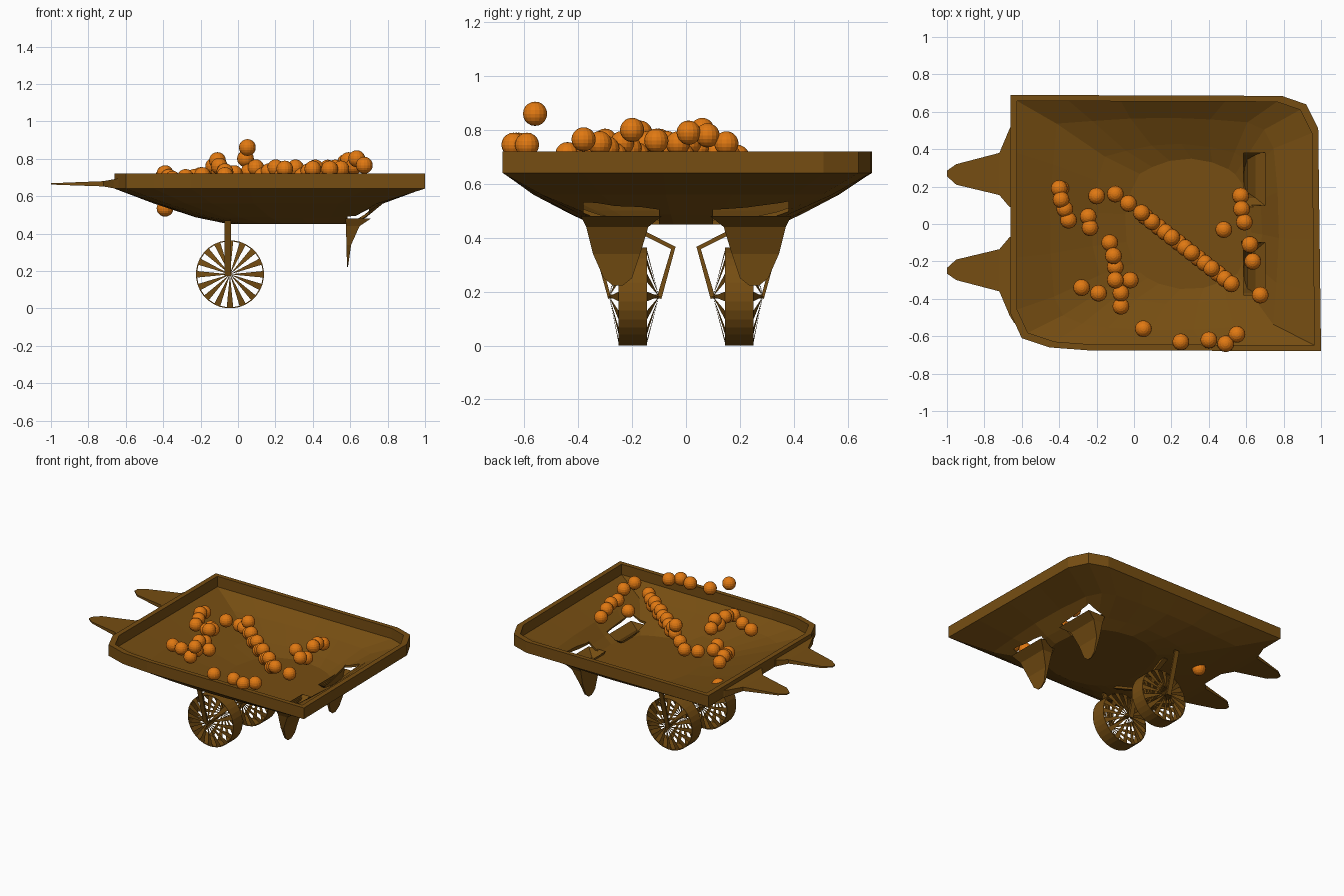
import bpy, bmesh, math
from mathutils import Vector

if "Cube" in bpy.data.objects:
    bpy.data.objects.remove(bpy.data.objects["Cube"])


def material(name, rgb):
    m = bpy.data.materials.new(name)
    m.diffuse_color = (*rgb, 1)
    m.use_nodes = True
    m.node_tree.nodes["Principled BSDF"].inputs["Base Color"].default_value = m.diffuse_color
    return m


WOOD = material("brown wood", (0.18, 0.075, 0.006))
ORANGE = material("orange", (0.75, 0.19, 0.006))


def finish(name, bm, mat=WOOD):
    bmesh.ops.recalc_face_normals(bm, faces=bm.faces)
    me = bpy.data.meshes.new(name)
    bm.to_mesh(me)
    bm.free()
    ob = bpy.data.objects.new(name, me)
    me.materials.append(mat)
    bpy.context.collection.objects.link(ob)
    return ob


def loft(loops, cap_start=True, cap_end=True, bm=None):
    bm = bm or bmesh.new()
    rings = [[bm.verts.new(p) for p in lp] for lp in loops]
    n = len(rings[0])
    for a, b in zip(rings, rings[1:]):
        for i in range(n):
            j = (i + 1) % n
            bm.faces.new((a[i], a[j], b[j], b[i]))
    if cap_start:
        bm.faces.new(rings[0])
    if cap_end:
        bm.faces.new(rings[-1])
    return bm


# Tray: two sharp and two rounded corners, evenly subdivided outline
CORNERS = [(-0.66, 0.69), (0.79, 0.685), (0.92, 0.64), (0.985, 0.51), (1, -0.68),
           (-0.25, -0.675), (-0.45, -0.66), (-0.6, -0.61), (-0.66, -0.48)]
outline = []
for k, p in enumerate(CORNERS):
    a, b = Vector(p), Vector(CORNERS[(k + 1) % len(CORNERS)])
    steps = max(1, round((b - a).length / 0.3))
    outline += [a.lerp(b, i / steps) for i in range(steps)]


def tray_loop(x0, x1, y0, y1, z, rounding=0.0):
    pts = []
    for p in outline:
        u, v = (p.x - 0.17) / 0.83, (p.y - 0.005) / 0.685
        d = math.hypot(u, v)
        k = 1 - rounding + rounding / d
        pts.append(((x0 + x1) / 2 + u * k * (x1 - x0) / 2,
                    (y0 + y1) / 2 + v * k * (y1 - y0) / 2, z))
    return pts


BOWL = [(-0.45, 0.78, -0.57, 0.57, 0.56, 0.2), (-0.23, 0.69, -0.43, 0.43, 0.487, 0.55),
        (-0.05, 0.63, -0.35, 0.35, 0.45, 0.8)]
outer = [tray_loop(-0.66, 1, -0.68, 0.69, z) for z in (0.72, 0.64)]
outer += [tray_loop(*b) for b in BOWL]
inner = [tray_loop(-0.625, 0.965, -0.648, 0.658, z) for z in (0.72, 0.645)]
inner += [tray_loop(x0, x1, y0, y1, z + 0.015, r) for x0, x1, y0, y1, z, r in BOWL]
tray = finish("tray", loft(inner[::-1] + outer))

# Legs: hollow tapering pockets that open into the tray floor
LEG = [(0.48, 0.575, 0.71, 0.09, 0.39), (0.44, 0.577, 0.65, 0.14, 0.37),
       (0.34, 0.58, 0.605, 0.17, 0.345), (0.25, 0.582, 0.592, 0.2, 0.305),
       (0.222, 0.583, 0.588, 0.235, 0.27)]


def leg_loop(z, x0, x1, y0, y1, s, inset=0.0):
    y0, y1 = y0 + inset, y1 - inset
    return [(x0 + inset, s * y0, z), (x1 - inset, s * y0, z),
            (x1 - inset, s * y1, z), (x0 + inset, s * y1, z)]


for s, side in ((-1, "front"), (1, "back")):
    finish(side + "_leg", loft([leg_loop(*r, s) for r in LEG], cap_start=False))
    cutter = finish(side + "_leg_cutter",
                    loft([leg_loop(0.6, *LEG[0][1:], s, 0.008), leg_loop(0.40, *LEG[0][1:], s, 0.012)]))
    cutter.hide_render = True
    cutter.hide_viewport = True
    mod = tray.modifiers.new("leg opening", "BOOLEAN")
    mod.operation, mod.solver, mod.object = "DIFFERENCE", "EXACT", cutter

# Handles: flat pointed tongues
HANDLE = [(-0.64, 0.09, 0.55, 0.64, 0.695), (-0.665, 0.09, 0.51, 0.642, 0.69),
          (-0.72, 0.155, 0.38, 0.652, 0.68), (-0.95, 0.21, 0.32, 0.66, 0.671),
          (-1, 0.255, 0.285, 0.662, 0.669)]
for side in ("back", "front"):
    loops = []
    for x, y0, y1, z0, z1 in HANDLE:
        if side == "front":
            y0, y1 = 0.02 - y0, 0.02 - y1
        loops.append([(x, y0, z0), (x, y1, z0), (x, y1, z1), (x, y0, z1)])
    finish(side + "_handle", loft(loops))

# Wheels: thin rim band with wedge spokes running to both hub ends
WX, WZ, R, SPOKES = -0.043, 0.182, 0.182, 16


def strut(name, path, half=0.017, thick=0.006):
    loops = []
    for i, (y, z) in enumerate(path):
        a, b = Vector(path[max(i - 1, 0)]), Vector(path[min(i + 1, len(path) - 1)])
        d = (b - a).normalized() * thick
        loops.append([(WX - 0.012 + sx * half, y - sn * d.y, z + sn * d.x)
                      for sx, sn in ((-1, -1), (1, -1), (1, 1), (-1, 1))])
    finish(name, loft(loops))


for s, side in ((-1, "front"), (1, "back")):
    bm = bmesh.new()
    n = SPOKES * 2
    rings = []
    for y, r in ((0.145, R), (0.25, R), (0.25, R - 0.006), (0.145, R - 0.006)):
        rings.append([(WX + r * math.cos((i - 0.5) * math.tau / n), s * y,
                       WZ + r * math.sin((i - 0.5) * math.tau / n)) for i in range(n)])
    loft(rings + rings[:1], False, False, bm)
    for ring, hub_y in ((rings[0], 0.1), (rings[1], 0.285)):
        hub = (WX, s * hub_y, WZ)
        for i in range(0, n, 2):
            bm.faces.new([bm.verts.new(p) for p in (ring[i], ring[i + 1], hub)])
    finish(side + "_wheel", bm)
    # Axle and the two struts holding it
    bm = loft([[(WX + 0.008 * math.cos(a * math.tau / 6), s * y,
                 WZ + 0.008 * math.sin(a * math.tau / 6)) for a in range(6)]
               for y in (0.095, 0.29)])
    finish(side + "_axle", bm)
    strut(side + "_outer_strut", [(s * 0.283, 0.175), (s * 0.365, 0.47)])
    strut(side + "_inner_strut", [(s * 0.1, 0.175), (s * 0.047, 0.362), (s * 0.25, 0.465)], thick=0.009)

# Oranges: loose ones, then a diagonal heap
ORANGES = [(-0.4, 0.19, 0.7), (-0.39, 0.13, 0.72), (-0.37, 0.08, 0.7), (-0.35, 0.02, 0.69),
           (-0.39, 0.19, 0.535), (-0.245, 0.04, 0.69), (-0.235, -0.02, 0.7), (-0.13, -0.1, 0.76),
           (-0.11, -0.17, 0.79), (-0.1, -0.23, 0.73), (-0.1, -0.3, 0.76), (-0.02, -0.3, 0.72),
           (-0.07, -0.37, 0.73), (-0.07, -0.44, 0.71), (-0.19, -0.37, 0.71), (-0.28, -0.34, 0.7),
           (0.05, -0.56, 0.86), (0.25, -0.63, 0.745), (0.4, -0.62, 0.745), (0.49, -0.64, 0.745),
           (0.55, -0.59, 0.745), (0.57, 0.15, 0.75), (0.575, 0.08, 0.78), (0.59, 0.01, 0.79),
           (0.48, -0.03, 0.75), (0.62, -0.11, 0.76), (0.635, -0.2, 0.8), (0.675, -0.38, 0.765),
           (-0.2, 0.15, 0.71), (-0.1, 0.16, 0.7), (-0.03, 0.11, 0.72), (0.04, 0.06, 0.8)]
for i in range(14):
    t = i / 13
    ORANGES.append((0.06 + 0.46 * t, 0.04 - 0.36 * t, 0.73 + 0.025 * math.sin(i * 2.1)))
bm = bmesh.new()
for p in ORANGES:
    made = bmesh.ops.create_uvsphere(bm, u_segments=16, v_segments=10, radius=0.045)
    bmesh.ops.translate(bm, verts=made["verts"], vec=p)
finish("oranges", bm, ORANGE)
